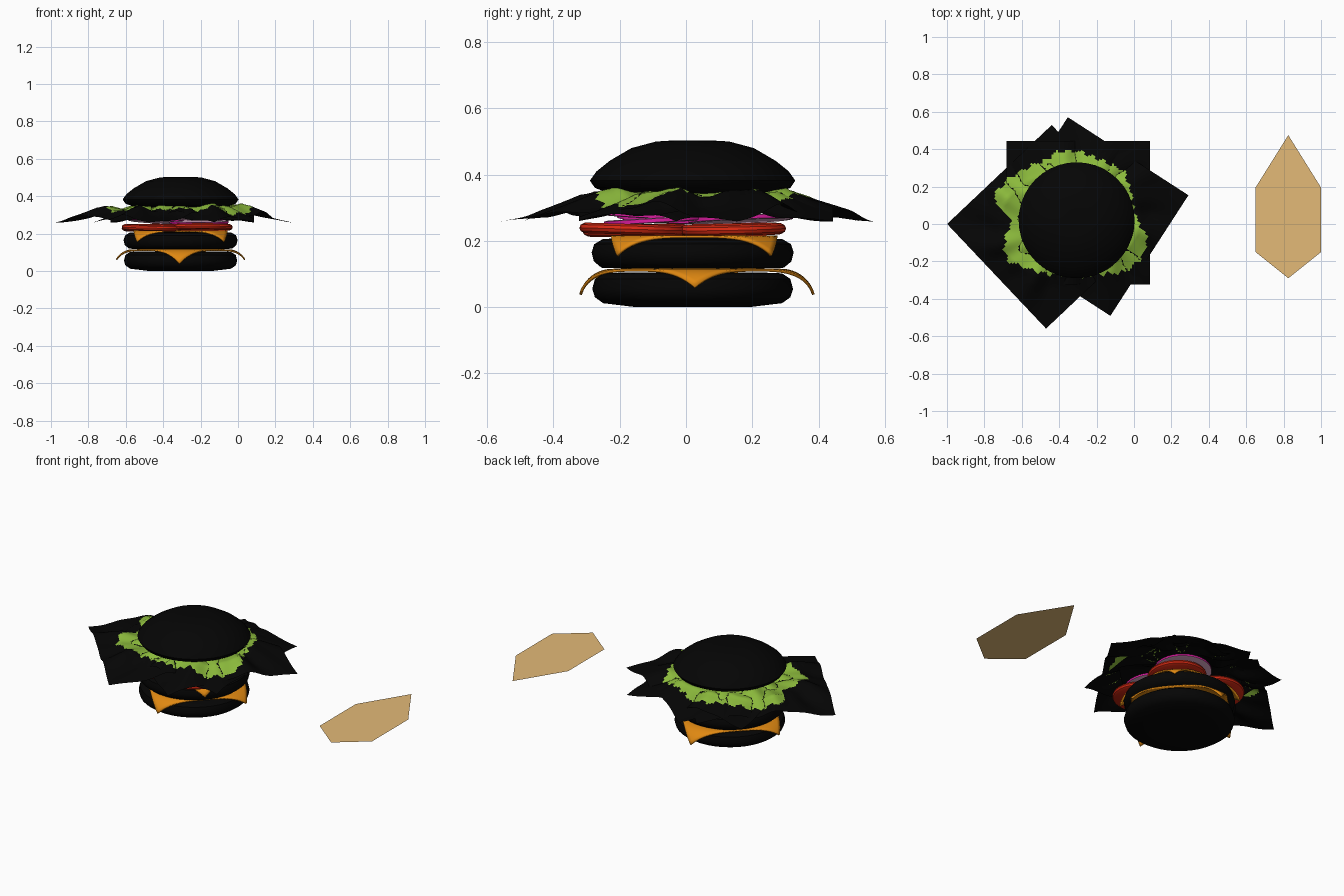
import bpy, bmesh, math
from mathutils import Vector, Matrix

if "Cube" in bpy.data.objects:
    bpy.data.objects.remove(bpy.data.objects["Cube"])

CX, CY = -0.307, 0.02          # burger axis


def mat(name, rgb):
    m = bpy.data.materials.new(name)
    m.diffuse_color = (*rgb, 1)
    m.use_nodes = True
    m.node_tree.nodes["Principled BSDF"].inputs["Base Color"].default_value = m.diffuse_color
    return m


BLACK = mat("black", (0.0015, 0.0015, 0.0015))
GREEN = mat("leaf green", (0.26, 0.49, 0.045))
ORANGE = mat("cheese orange", (0.75, 0.25, 0.006))
RED = mat("tomato red", (0.66, 0.022, 0.006))
MAGENTA = mat("onion magenta", (0.72, 0.012, 0.36))
PINK = mat("onion pale pink", (0.76, 0.42, 0.60))
TAN = mat("tan", (0.77, 0.49, 0.185))


def finish(name, bm, mats, angle=40):
    bmesh.ops.recalc_face_normals(bm, faces=bm.faces)
    me = bpy.data.meshes.new(name)
    bm.to_mesh(me)
    bm.free()
    for m in mats:
        me.materials.append(m)
    ob = bpy.data.objects.new(name, me)
    bpy.context.collection.objects.link(ob)
    bpy.context.view_layer.objects.active = ob
    ob.select_set(True)
    if angle:
        bpy.ops.object.shade_smooth_by_angle(angle=math.radians(angle))
    ob.select_set(False)
    return ob


def lathe(name, profile, mats, loc, segs=40, tilt=(0, 0), rule=None):
    """Closed turned body from (radius, z) points, bottom to top."""
    bm = bmesh.new()
    rings = [[bm.verts.new((r * math.cos(2 * math.pi * i / segs),
                            r * math.sin(2 * math.pi * i / segs), z))
              for i in range(segs)] for r, z in profile]
    for a, b in zip(rings, rings[1:]):
        for i in range(segs):
            j = (i + 1) % segs
            bm.faces.new((a[i], a[j], b[j], b[i]))
    bm.faces.new(rings[0])
    bm.faces.new(rings[-1])
    bm.normal_update()
    if rule:
        for f in bm.faces:
            f.material_index = rule(f)
    bm.transform(Matrix.Translation(loc) @ Matrix.Rotation(tilt[0], 4, 'X')
                 @ Matrix.Rotation(tilt[1], 4, 'Y'))
    return finish(name, bm, mats)


# Buns and patty
lathe("bottom_bun", [(0.17, 0), (0.27, 0.012), (0.295, 0.03), (0.303, 0.055),
                     (0.295, 0.085), (0.27, 0.102), (0.2, 0.105)], [BLACK], (CX, CY, 0))
lathe("patty", [(0.2, 0.117), (0.275, 0.119), (0.298, 0.138), (0.305, 0.165),
                (0.297, 0.19), (0.27, 0.206), (0.2, 0.208)], [BLACK], (CX, CY, 0))
lathe("top_bun", [(0.18, 0.343), (0.26, 0.347), (0.295, 0.36), (0.31, 0.382),
                  (0.29, 0.41), (0.25, 0.442), (0.185, 0.48), (0.11, 0.5),
                  (0.06, 0.503)], [BLACK], (CX, CY, 0))


def grid_sheet(size, n, rot, centre, shape):
    bm = bmesh.new()
    bmesh.ops.create_grid(bm, x_segments=n, y_segments=n, size=size / 2)
    bm.transform(Matrix.Rotation(rot, 4, 'Z'))
    for v in bm.verts:
        v.co = shape(v.co) + Vector((centre[0], centre[1], 0))
    return bm


def cheese(name, half_diag, rot, centre, z, start, bend, narrow=1.0):
    """Square slice whose corners curl down past the radius 'start'."""
    def shape(co):
        x, y = co.x * narrow, co.y
        s = math.hypot(x, y)
        if s <= start:
            return Vector((x, y, z))
        a = (s - start) / bend
        r = start + bend * math.sin(a)
        return Vector((x / s * r, y / s * r, z - bend * (1 - math.cos(a))))
    bm = grid_sheet(half_diag * math.sqrt(2), 28, rot, centre, shape)
    ob = finish(name, bm, [ORANGE])
    mod = ob.modifiers.new("thickness", 'SOLIDIFY')
    mod.thickness = 0.008
    mod.offset = 0


cheese("lower_cheese", 0.386, math.radians(44), (CX, 0.033), 0.112, 0.255, 0.1, 0.94)
cheese("upper_cheese", 0.354, 0, (CX, 0.025), 0.213, 0.248, 0.085)

# Tomato slices
t = 0.016
for i, (x, y, tx, ty) in enumerate([(-0.46, -0.15, 0.02, 0.02), (-0.19, -0.16, -0.03, 0.0),
                                    (-0.46, 0.14, 0.03, -0.02), (-0.19, 0.14, 0.02, 0.02)]):
    lathe(f"tomato_slice_{i + 1}",
          [(0.145, -t), (0.158, -t * 0.6), (0.162, 0), (0.158, t * 0.6), (0.145, t)],
          [RED], (x, y, 0.232 + 0.003 * (i % 2)), 32, (tx, ty))

# Onion slices: pale faces, magenta skin
t = 0.008
for i, (x, y, z, tx, ty) in enumerate([(-0.21, -0.09, 0.262, 0.06, 0.0),
                                       (-0.43, -0.05, 0.268, -0.05, 0.05),
                                       (-0.21, 0.165, 0.266, 0.04, -0.04),
                                       (-0.24, -0.11, 0.280, -0.05, 0.03)]):
    lathe(f"onion_slice_{i + 1}", [(0.145, -t), (0.158, -t * 0.7), (0.158, t * 0.7), (0.145, t)],
          [PINK, MAGENTA], (x, y, z), 32, (tx, ty),
          lambda f: 1 if abs(f.normal.z) < 0.9 else 0)

# Lettuce: three crumpled square leaves, green out to a ragged radius, black beyond
GREEN_R = [0.32, 0.31, 0.33, 0.36, 0.35, 0.35, 0.37, 0.38, 0.36, 0.39, 0.43, 0.46,
           0.34, 0.40, 0.43, 0.36, 0.33, 0.30, 0.30, 0.30, 0.33, 0.38, 0.40, 0.39]
# name, centre, rotation, side, lift, phase
LEAVES = [("lettuce_leaf_1", (-0.298, 0.060), 0, 0.766, 0.0, 0.4),
          ("lettuce_leaf_2", (-0.455, -0.015), math.radians(-46.6), 0.770, -0.008, 2.1),
          ("lettuce_leaf_3", (-0.240, 0.040), math.radians(-32.9), 0.768, 0.008, 4.0)]


def is_green(p):
    dx, dy = p.x - CX, p.y - CY
    a = (math.degrees(math.atan2(dy, dx)) % 360) / 15
    i = int(a) % 24
    k = a - int(a)
    limit = GREEN_R[i] * (1 - k) + GREEN_R[(i + 1) % 24] * k
    return math.hypot(dx, dy) < limit + 0.008 * math.sin(a * 9)


def leaf_height(leaf, x, y):
    """Height of a leaf at an offset from its own centre."""
    lift, phase = leaf[4:]
    r, th = math.hypot(x, y), math.atan2(y, x)
    f = min(max((r - 0.27) / 0.274, 0), 1)
    wave = 0.022 * math.sin(7 * th + phase) + 0.010 * math.sin(13 * th + 2 * phase + 9 * r)
    crumple = min(r / 0.32, 1) ** 3 * (1 - f) ** 0.7
    return 0.318 + 0.024 * min(r / 0.3, 1) + lift * (1 - f) - 0.083 * f ** 0.72 + wave * crumple


def covered(leaf, p):
    """True where another leaf lies above this point."""
    for other in LEAVES:
        if other is leaf:
            continue
        x, y = p.x - other[1][0], p.y - other[1][1]
        c, s = math.cos(other[2]), math.sin(other[2])
        if (max(abs(x * c + y * s), abs(y * c - x * s)) < other[3] / 2
                and leaf_height(other, x, y) > p.z):
            return True
    return False


for leaf in LEAVES:
    bm = grid_sheet(leaf[3], 64, leaf[2], leaf[1],
                    lambda co: Vector((co.x, co.y, leaf_height(leaf, co.x, co.y))))
    for f in bm.faces:
        p = f.calc_center_median()
        f.material_index = 0 if is_green(p) and not covered(leaf, p) else 1
    finish(leaf[0], bm, [GREEN, BLACK], 60)

# Flat loose hexagon beside the burger
bm = bmesh.new()
bm.faces.new([bm.verts.new((x, y, 0.157)) for x, y in
              [(0.825, -0.29), (1, -0.15), (1, 0.195), (0.825, 0.475), (0.65, 0.195), (0.65, -0.15)]])
finish("paper_hexagon", bm, [TAN], None)
